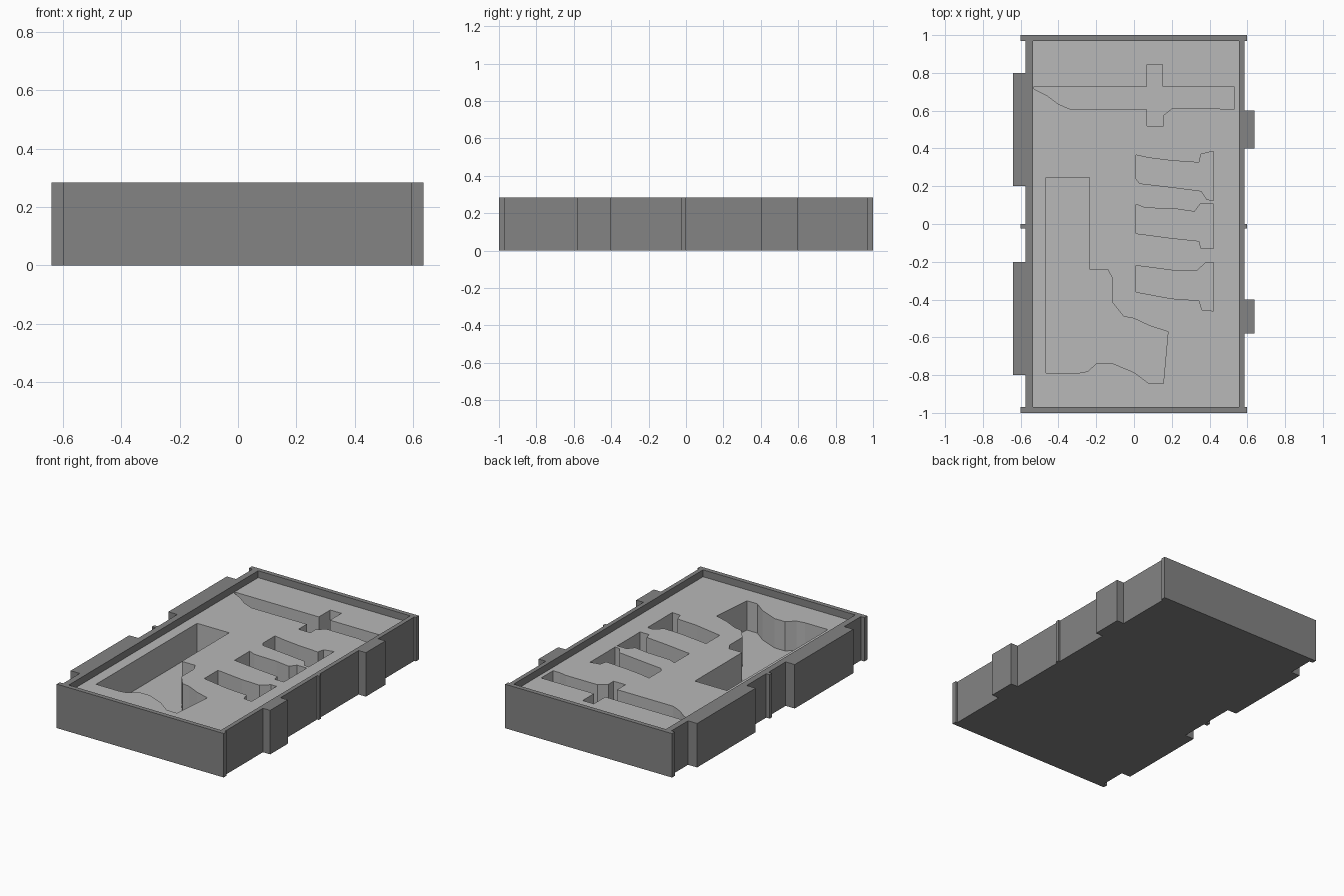
import bpy
import bmesh

cube = bpy.data.objects.get("Cube")
if cube:
    bpy.data.objects.remove(cube, do_unlink=True)

HEIGHT = 0.285
FOAM_TOP = 0.24
POCKET_FLOOR = 0.05
TRAY_FLOOR = 0.02


def make_material(name, value):
    mat = bpy.data.materials.new(name)
    mat.use_nodes = True
    colour = (value, value, value, 1)
    mat.diffuse_color = colour
    mat.node_tree.nodes["Principled BSDF"].inputs["Base Color"].default_value = colour
    return mat


def prism(name, outline, bottom, top, mat):
    """Extrude a closed plan outline upwards into a solid."""
    bm = bmesh.new()
    base = bm.faces.new([bm.verts.new((x, y, bottom)) for x, y in outline])
    grown = bmesh.ops.extrude_face_region(bm, geom=[base])
    raised = [v for v in grown["geom"] if isinstance(v, bmesh.types.BMVert)]
    bmesh.ops.translate(bm, verts=raised, vec=(0, 0, top - bottom))
    bmesh.ops.recalc_face_normals(bm, faces=bm.faces)
    mesh = bpy.data.meshes.new(name)
    bm.to_mesh(mesh)
    bm.free()
    mesh.materials.append(mat)
    obj = bpy.data.objects.new(name, mesh)
    bpy.context.collection.objects.link(obj)
    return obj


def carve(target, cutter):
    """Subtract the cutter from the target, then discard the cutter."""
    mod = target.modifiers.new("carve", "BOOLEAN")
    mod.operation = "DIFFERENCE"
    mod.solver = "EXACT"
    mod.object = cutter
    bpy.context.view_layer.objects.active = target
    bpy.ops.object.modifier_apply(modifier=mod.name)
    bpy.data.objects.remove(cutter, do_unlink=True)


def rectangle(x0, x1, y0, y1):
    return [(x0, y0), (x1, y0), (x1, y1), (x0, y1)]


def stepped_side(wall_x, ledges):
    """Side of the tray from front to back, stepping out at each ledge."""
    points = []
    for start, end, x in ledges:
        points += [(wall_x, start), (x, start), (x, end), (wall_x, end)]
    return points[1:-1]


tray_grey = make_material("tray dark grey", 0.23)
foam_grey = make_material("foam light grey", 0.48)

# Tray: end lips, side tabs and a thin central rib on each side
left_side = stepped_side(0.585, [
    (-1, -0.97, 0.597), (-0.58, -0.4, 0.637), (-0.025, 0, 0.597),
    (0.4, 0.6, 0.637), (0.97, 1, 0.597)])
right_side = stepped_side(-0.575, [
    (-1, -0.97, -0.6), (-0.8, -0.2, -0.64), (-0.025, 0, -0.6),
    (0.2, 0.8, -0.64), (0.97, 1, -0.6)])
inside = rectangle(-0.535, 0.557, -0.97, 0.97)

tray = prism("tray", left_side + right_side[::-1], 0, HEIGHT, tray_grey)
carve(tray, prism("tray_cutter", inside, TRAY_FLOOR, HEIGHT + 0.1, tray_grey))

# Foam insert filling the tray to just below the rim
foam = prism("foam_insert", inside, TRAY_FLOOR, FOAM_TOP, foam_grey)

# Pocket outlines pressed into the foam
pockets = {
    "long_blade_pocket": [
        (-0.53, 0.728), (-0.53, 0.715), (-0.46, 0.68), (-0.4, 0.635),
        (-0.33, 0.605), (0.07, 0.605), (0.07, 0.52), (0.155, 0.52),
        (0.155, 0.575), (0.205, 0.615), (0.43, 0.615), (0.48, 0.605),
        (0.53, 0.605), (0.53, 0.728), (0.15, 0.728), (0.15, 0.845),
        (0.07, 0.845), (0.07, 0.728)],
    "back_magazine_pocket": [
        (0.01, 0.365), (0.08, 0.35), (0.2, 0.335), (0.345, 0.325),
        (0.355, 0.37), (0.42, 0.385), (0.42, 0.125), (0.385, 0.13),
        (0.355, 0.175), (0.2, 0.195), (0.03, 0.215), (0.01, 0.24)],
    "middle_magazine_pocket": [
        (0.01, 0.105), (0.06, 0.085), (0.22, 0.08), (0.32, 0.065),
        (0.35, 0.105), (0.42, 0.105), (0.42, -0.13), (0.355, -0.13),
        (0.345, -0.09), (0.2, -0.075), (0.01, -0.05)],
    "front_magazine_pocket": [
        (0.01, -0.22), (0.2, -0.245), (0.33, -0.25), (0.38, -0.205),
        (0.42, -0.205), (0.42, -0.46), (0.36, -0.455), (0.345, -0.405),
        (0.2, -0.395), (0.01, -0.36)],
    "pistol_pocket": [
        (-0.465, 0.245), (-0.235, 0.245), (-0.235, -0.24), (-0.14, -0.24),
        (-0.115, -0.285), (-0.115, -0.415), (-0.055, -0.49), (0, -0.5),
        (0.085, -0.54), (0.18, -0.57), (0.155, -0.845), (0.08, -0.845),
        (0, -0.785), (-0.12, -0.735), (-0.195, -0.735), (-0.245, -0.78),
        (-0.3, -0.79), (-0.465, -0.79)],
}
for pocket_name, outline in pockets.items():
    carve(foam, prism(pocket_name, outline, POCKET_FLOOR, HEIGHT, foam_grey))
